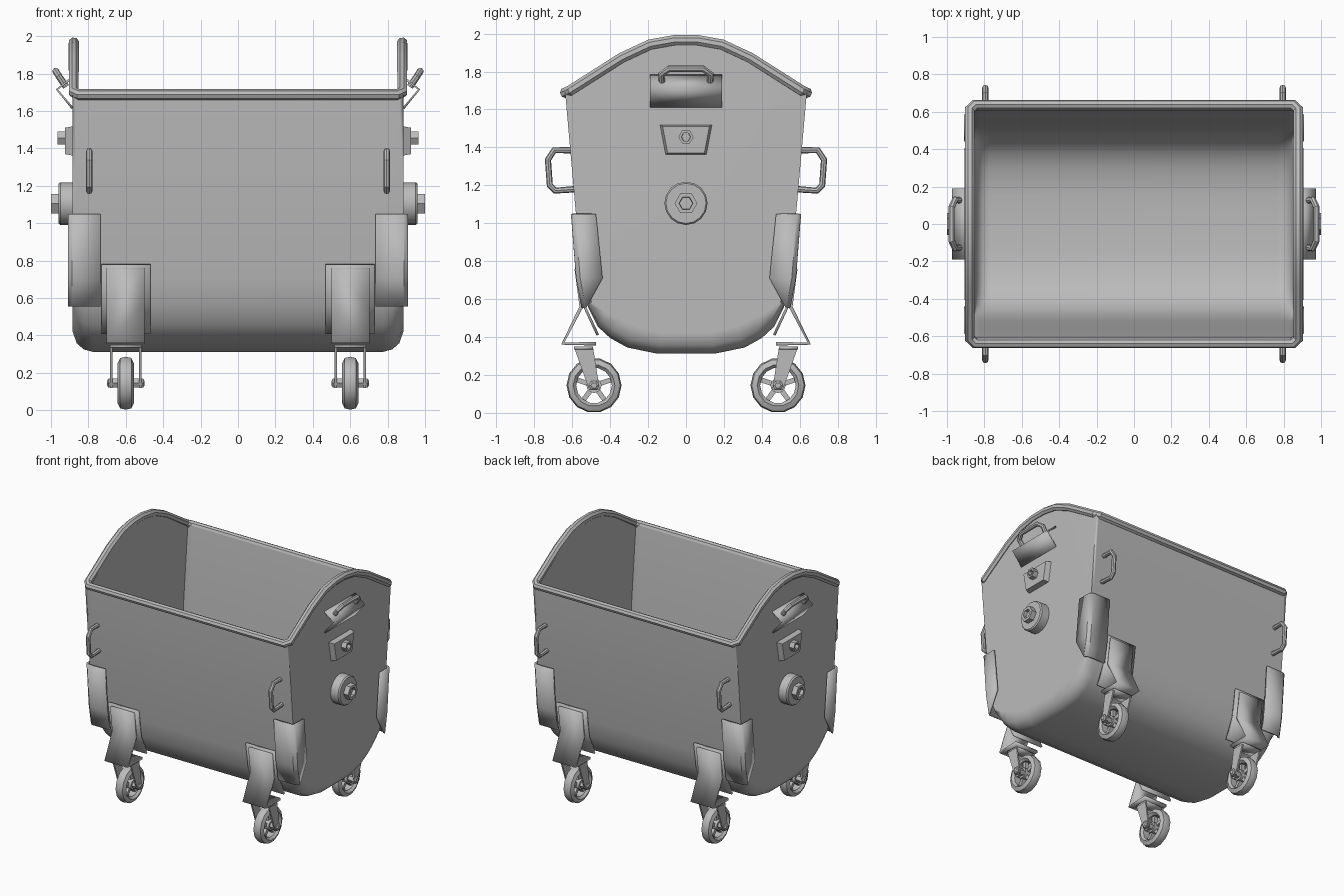
import bpy, bmesh, math

if "Cube" in bpy.data.objects:
    bpy.data.objects.remove(bpy.data.objects["Cube"])

grey = bpy.data.materials.new("galvanised_grey")
grey.use_nodes = True
grey.diffuse_color = (0.5, 0.5, 0.5, 1)
grey.node_tree.nodes["Principled BSDF"].inputs["Base Color"].default_value = (0.5, 0.5, 0.5, 1)
parts = []


def finish(name, bm, sx=1, sy=1, thickness=0, offset=0):
    """Mirror, clean and link a mesh; optionally give sheet metal thickness."""
    for v in bm.verts:
        v.co.x *= sx
        v.co.y *= sy
    bmesh.ops.remove_doubles(bm, verts=bm.verts, dist=0.0002)
    bmesh.ops.recalc_face_normals(bm, faces=bm.faces)
    mesh = bpy.data.meshes.new(name)
    bm.to_mesh(mesh)
    bm.free()
    mesh.materials.append(grey)
    ob = bpy.data.objects.new(name, mesh)
    bpy.context.collection.objects.link(ob)
    if thickness:
        mod = ob.modifiers.new("thickness", "SOLIDIFY")
        mod.thickness = thickness
        mod.offset = offset
    parts.append(ob)
    return ob


def grid(rows, closed=False):
    """Skin faces between rows of points."""
    bm = bmesh.new()
    vs = [[bm.verts.new(p) for p in row] for row in rows]
    n = len(rows[0])
    for a, b in zip(vs, vs[1:]):
        for i in range(n if closed else n - 1):
            j = (i + 1) % n
            bm.faces.new((a[i], a[j], b[j], b[i]))
    return bm, vs


def lathe(name, profile, sides, centre, sx=1, sy=1):
    """Turn an (x, radius) profile around the x axis."""
    cx, cy, cz = centre
    rows = []
    for x, r in profile:
        angles = [math.tau * k / sides for k in range(sides)]
        rows.append([(cx + x, cy + r * math.cos(a), cz + r * math.sin(a)) for a in angles])
    bm, _ = grid(rows, closed=True)
    bmesh.ops.dissolve_degenerate(bm, dist=0.0001, edges=bm.edges)
    return finish(name, bm, sx, sy)


def sheet(name, path, x0, x1, sx, sy, thickness):
    """Bent sheet following a (y, z) path."""
    bm, _ = grid([[(x, y, z) for y, z in path] for x in (x0, x1)])
    return finish(name, bm, sx, sy, thickness)


def prism(name, poly, x0, x1, sx=1, sy=1, taper=1):
    """Extrude a (y, z) polygon along x, optionally tapering the far end."""
    my = sum(p[0] for p in poly) / len(poly)
    mz = sum(p[1] for p in poly) / len(poly)
    far = [(x1, my + (y - my) * taper, mz + (z - mz) * taper) for y, z in poly]
    bm, vs = grid([[(x0, y, z) for y, z in poly], far], closed=True)
    for ring in vs:
        bm.faces.new(ring)
    return finish(name, bm, sx, sy)


def tube(name, points, radius, cyclic=False):
    """Round bar along a path."""
    cu = bpy.data.curves.new(name, "CURVE")
    cu.dimensions = "3D"
    cu.bevel_depth = radius
    cu.bevel_resolution = 2
    cu.use_fill_caps = True
    sp = cu.splines.new("POLY")
    sp.points.add(len(points) - 1)
    for p, co in zip(sp.points, points):
        p.co = (*co, 1)
    sp.use_cyclic_u = cyclic
    ob = bpy.data.objects.new(name, cu)
    bpy.context.collection.objects.link(ob)
    bpy.ops.object.select_all(action="DESELECT")
    ob.select_set(True)
    bpy.context.view_layer.objects.active = ob
    bpy.ops.object.convert(target="MESH")
    ob = bpy.context.view_layer.objects.active
    ob.data.materials.clear()
    ob.data.materials.append(grey)
    parts.append(ob)


# Tub: U-shaped section lofted along x, rounded into the end walls at the bottom
half = [(0.637, 1.688), (0.585, 1.1), (0.547, 0.7), (0.517, 0.56), (0.465, 0.455),
        (0.40, 0.395), (0.31, 0.345), (0.15, 0.312)]
section = [(-y, z) for y, z in half] + [(y, z) for y, z in reversed(half)]
arch = [(0.34, 1.872), (0.19, 1.942), (0.06, 1.965)]
arch += [(-y, z) for y, z in reversed(arch)]
stations = [(0.775, 0), (0.825, 0.014), (0.862, 0.046), (0.885, 0.11)]
stations = [(-x, d) for x, d in reversed(stations)] + stations


def tub_row(x, d):
    row = []
    for y, z in section:
        w = min(1, max(0, (0.62 - z) / 0.25))
        row.append((x, y * (1 - 1.4 * d * w), z + d * w))
    return row


bm, vs = grid([tub_row(x, d) for x, d in stations])
for ring, x in ((vs[0], -0.885), (vs[-1], 0.885)):
    bm.faces.new(ring + [bm.verts.new((x, y, z)) for y, z in arch])
tub = finish("tub", bm, thickness=0.03, offset=-1)

# Rolled rim running along the sides and over both arched ends
end = [(0.878, -0.61, 1.70)] + [(0.878, -y, z) for y, z in arch] + [(0.878, 0.61, 1.70)]
rim = [(0.85, -0.637, 1.688)] + end + [(0.85, 0.637, 1.688)]
tube("rim", rim + [(-x, -y, z) for x, y, z in rim], 0.029, True)

for sx in (1, -1):
    side = "left" if sx > 0 else "right"

    # Trunnion and its hollow hex end
    lathe(side + "_trunnion", [(0.87, 0), (0.87, 0.114), (0.95, 0.114), (0.96, 0.106), (0.96, 0)],
          16, (0, 0, 1.105), sx)
    hexagon = [(0, 0), (0, 1), (0.05, 1), (0.05, 0.62), (0.025, 0.58), (0.025, 0)]
    lathe(side + "_trunnion_hex", [(x, r * 0.06) for x, r in hexagon], 6, (0.95, 0, 1.105), sx)

    # Lock box with a smaller hex
    prism(side + "_lock_box", [(-0.14, 1.52), (0.14, 1.52), (0.11, 1.36), (-0.11, 1.36)],
          0.875, 0.925, sx, taper=0.88)
    lathe(side + "_lock_hex", [(x, r * 0.04) for x, r in hexagon], 6, (0.915, 0, 1.455), sx)

    # Folded lid bracket and grab bar
    bm, _ = grid([[(x, y, z) for x, z in ((0.885, 1.615), (0.968, 1.715), (0.885, 1.78))]
                  for y in (-0.19, 0.19)])
    finish(side + "_lid_bracket", bm, sx, thickness=0.012)
    bar = [(0.92, 0.125, 1.73), (0.957, 0.13, 1.785), (0.975, 0.09, 1.814)]
    bar += [(x, -y, z) for x, y, z in reversed(bar)]
    tube(side + "_grab_bar", [(sx * x, y, z) for x, y, z in bar], 0.018)

    for sy in (1, -1):
        tag = ("front_" if sy > 0 else "back_") + side

        # Side handle
        loop = [(0.6, 1.385), (0.695, 1.385), (0.728, 1.335), (0.718, 1.2), (0.69, 1.172), (0.58, 1.18)]
        tube(tag + "_handle", [(sx * 0.795, -sy * y, z) for y, z in loop], 0.017)

        # Corner guard wrapping the vertical edge
        guard = [(1.05, -0.6, -0.475), (0.71, -0.573, -0.44), (0.555, -0.545, -0.525)]
        bm, _ = grid([[(0.735, f, z), (0.885, f, z), (0.903, f + 0.018, z), (0.903, b, z)]
                      for z, f, b in guard])
        finish(tag + "_corner_guard", bm, sx, sy, 0.014)

        # Caster mount: backing plate and folded bracket
        sheet(tag + "_mount_plate", [(-0.568, 0.78), (-0.535, 0.56), (-0.465, 0.41)],
              0.468, 0.73, sx, sy, 0.014)
        sheet(tag + "_bracket", [(-0.578, 0.76), (-0.552, 0.56), (-0.65, 0.365), (-0.475, 0.365)],
              0.5, 0.702, sx, sy, 0.02)

        # Fork
        sheet(tag + "_fork_top", [(-0.59, 0.342), (-0.49, 0.342)], 0.516, 0.684, sx, sy, 0.014)
        leg = [(-0.59, 0.345), (-0.49, 0.345), (-0.455, 0.12), (-0.51, 0.12)]
        for x in (0.516, 0.672):
            prism(tag + "_fork_leg", leg, x, x + 0.012, sx, sy)

        # Wheel, spokes, hub and axle nuts
        centre = (0.6, -0.485, 0.145)
        tyre = [(-0.043, 0.11), (-0.03, 0.138), (0, 0.145), (0.03, 0.138), (0.043, 0.11),
                (0.026, 0.094), (-0.026, 0.094), (-0.043, 0.11)]
        lathe(tag + "_tyre", tyre, 14, centre, sx, sy)
        lathe(tag + "_hub", [(-0.035, 0), (-0.035, 0.04), (0.035, 0.04), (0.035, 0)], 12, centre, sx, sy)
        for k in range(5):
            a = math.tau * k / 5 + math.pi / 2
            c, s = math.cos(a), math.sin(a)
            spoke = [(0.03, -0.013), (0.1, -0.013), (0.1, 0.013), (0.03, 0.013)]
            prism(tag + "_spoke", [(centre[1] + u * c - v * s, centre[2] + u * s + v * c)
                                   for u, v in spoke], 0.585, 0.615, sx, sy)
        lathe(tag + "_axle", [(-0.1, 0), (-0.1, 0.016), (-0.092, 0.028), (0.092, 0.028),
                              (0.1, 0.016), (0.1, 0)], 6, centre, sx, sy)

# Smooth rounded surfaces, keep folds sharp
bpy.ops.object.select_all(action="DESELECT")
for ob in parts:
    ob.select_set(True)
bpy.context.view_layer.objects.active = tub
bpy.ops.object.shade_smooth_by_angle(angle=math.radians(35))
weighted = tub.modifiers.new("even_shading", "WEIGHTED_NORMAL")
weighted.keep_sharp = True
